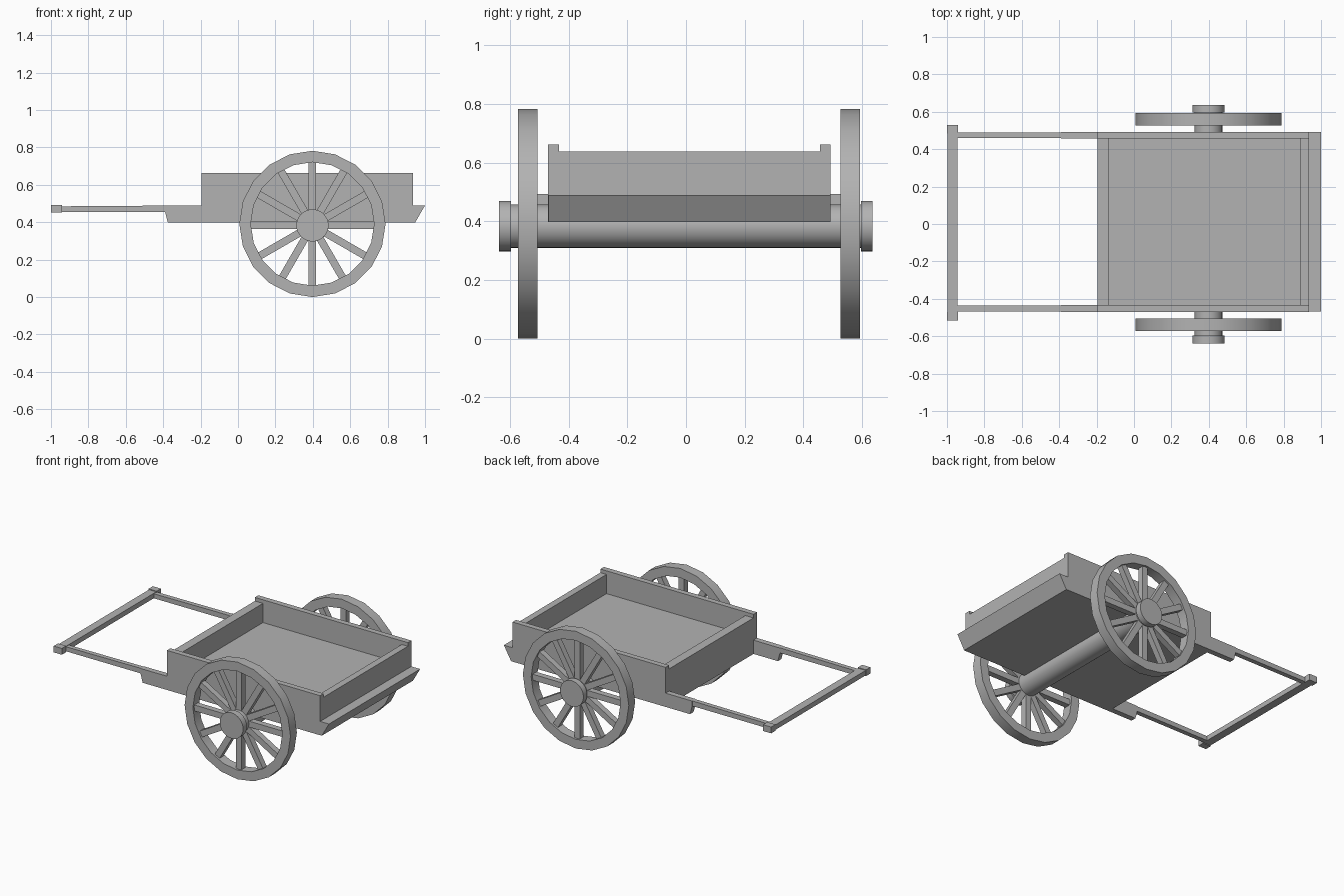
import bpy, bmesh
from math import cos, sin, tau
from mathutils import Matrix, Vector

cube = bpy.data.objects.get("Cube")
if cube:
    bpy.data.objects.remove(cube, do_unlink=True)

GREY = (0.45, 0.45, 0.45, 1)
wood = bpy.data.materials.new("grey_wood")
wood.use_nodes = True
wood.diffuse_color = GREY
wood.node_tree.nodes["Principled BSDF"].inputs["Base Color"].default_value = GREY


def finish(name, bm, smooth=False):
    bmesh.ops.recalc_face_normals(bm, faces=bm.faces)
    mesh = bpy.data.meshes.new(name)
    bm.to_mesh(mesh)
    bm.free()
    mesh.materials.append(wood)
    obj = bpy.data.objects.new(name, mesh)
    bpy.context.collection.objects.link(obj)
    if smooth:
        bpy.ops.object.select_all(action="DESELECT")
        obj.select_set(True)
        bpy.context.view_layer.objects.active = obj
        bpy.ops.object.shade_smooth_by_angle()
    return obj


def extrude_profile(name, profile, y0, y1):
    """Extrude an x-z outline between two y positions."""
    bm = bmesh.new()
    face = bm.faces.new([bm.verts.new((x, y0, z)) for x, z in profile])
    side = bmesh.ops.extrude_face_region(bm, geom=[face])["geom"]
    bmesh.ops.translate(bm, vec=(0, y1 - y0, 0),
                        verts=[v for v in side if isinstance(v, bmesh.types.BMVert)])
    return finish(name, bm)


def box(name, x0, x1, y0, y1, z0, z1):
    return extrude_profile(name, [(x0, z0), (x1, z0), (x1, z1), (x0, z1)], y0, y1)


def lathe(name, section, x, z, steps):
    """Sweep a closed (radius, y) section around an axis parallel to y."""
    bm = bmesh.new()
    rings = []
    for i in range(steps):
        a = tau * i / steps
        rings.append([bm.verts.new((x + r * cos(a), y, z + r * sin(a)))
                      for r, y in section])
    n = len(section)
    for i in range(steps):
        a, b = rings[i], rings[(i + 1) % steps]
        for j in range(n):
            k = (j + 1) % n
            bm.faces.new((a[j], a[k], b[k], b[j]))
    return finish(name, bm, True)


def cylinder(name, x, z, radius, y0, y1, steps=32):
    bm = bmesh.new()
    matrix = Matrix.Translation((x, (y0 + y1) / 2, z)) @ Matrix.Rotation(tau / 4, 4, "X")
    bmesh.ops.create_cone(bm, cap_ends=True, segments=steps, radius1=radius,
                          radius2=radius, depth=y1 - y0, matrix=matrix)
    return finish(name, bm, True)


WHEEL_X, AXLE_Z, RIM_Z = 0.398, 0.383, 0.391
RIGHT, LEFT, BOARD = -0.47, 0.493, 0.037

# Floor with a sloped overhanging tail
extrude_profile("floor", [(-0.195, 0.398), (0.947, 0.398), (1, 0.49), (0.935, 0.49),
                          (0.91, 0.51), (-0.195, 0.51)], RIGHT + 0.001, LEFT - 0.001)

# Side boards, each with a lug under the shaft
side_outline = [(-0.375, 0.398), (0.935, 0.398), (0.935, 0.662), (-0.195, 0.662),
                (-0.195, 0.49), (-0.39, 0.489), (-0.39, 0.455)]
shaft_outline = [(-0.95, 0.455), (-0.38, 0.455), (-0.38, 0.489), (-0.95, 0.485)]
for side, y0 in (("right", RIGHT), ("left", LEFT - BOARD)):
    extrude_profile(side + "_side_board", side_outline, y0, y0 + BOARD)
    extrude_profile(side + "_shaft", shaft_outline, y0 + 0.003, y0 + BOARD - 0.003)

# End boards, a little lower than the sides
for name, x0, x1 in (("front_board", -0.195, -0.135), ("tail_board", 0.89, 0.935)):
    box(name, x0, x1, RIGHT + BOARD, LEFT - BOARD, 0.45, 0.638)

# Pull bar with thicker ends
box("pull_bar", -0.997, -0.943, -0.48, 0.49, 0.455, 0.488)
for side, y0, y1 in (("right", -0.515, -0.47), ("left", 0.485, 0.53)):
    box(side + "_bar_end", -1, -0.94, y0, y1, 0.451, 0.493)

# Axle
cylinder("axle", WHEEL_X, AXLE_Z, 0.074, -0.6, 0.6)

# Wheels
for side, y0, y1, c0, c1 in (("right", -0.573, -0.506, -0.638, -0.597),
                             ("left", 0.526, 0.593, 0.596, 0.636)):
    lathe(side + "_wheel_rim", [(0.33, y0), (0.391, y0), (0.391, y1), (0.33, y1)],
          WHEEL_X, RIM_Z, 20)
    cylinder(side + "_hub_cap", WHEEL_X, AXLE_Z, 0.086, c0, c1)
    spokes = bmesh.new()
    for i in range(12):
        matrix = (Matrix.Translation((WHEEL_X, (y0 + y1) / 2, AXLE_Z))
                  @ Matrix.Rotation(tau * i / 12, 4, "Y")
                  @ Matrix.Translation((0.195, 0, 0))
                  @ Matrix.Diagonal(Vector((0.3, 0.04, 0.04, 1))))
        bmesh.ops.create_cube(spokes, size=1, matrix=matrix)
    finish(side + "_spokes", spokes)
